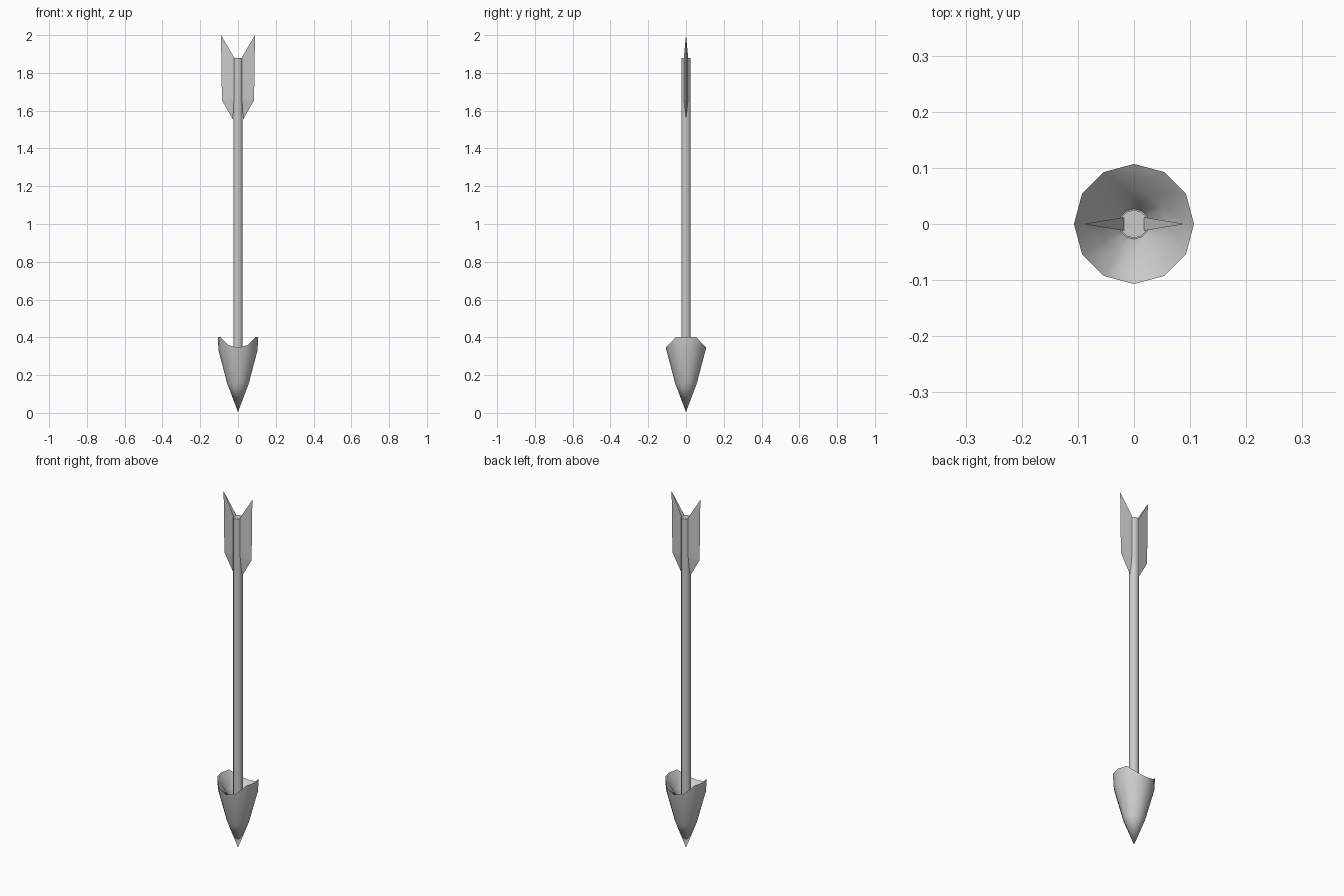
import bpy, bmesh, math

if "Cube" in bpy.data.objects:
    bpy.data.objects.remove(bpy.data.objects["Cube"])

SIDES = 12


def make_object(name, bm, smooth_angle=None):
    bmesh.ops.recalc_face_normals(bm, faces=bm.faces)
    mesh = bpy.data.meshes.new(name)
    bm.to_mesh(mesh)
    bm.free()
    obj = bpy.data.objects.new(name, mesh)
    bpy.context.collection.objects.link(obj)
    bpy.ops.object.select_all(action='DESELECT')
    obj.select_set(True)
    bpy.context.view_layer.objects.active = obj
    if smooth_angle:
        bpy.ops.object.shade_smooth_by_angle(angle=math.radians(smooth_angle))
    return obj


def ring(bm, radius, z):
    # z is a number or a function of the angle
    verts = []
    for i in range(SIDES):
        a = 2 * math.pi * i / SIDES
        h = z(a) if callable(z) else z
        verts.append(bm.verts.new((radius * math.cos(a), radius * math.sin(a), h)))
    return verts


def lathe(name, rings, bottom_tip=None):
    bm = bmesh.new()
    loops = [ring(bm, r, z) for r, z in rings]
    for lo, hi in zip(loops, loops[1:]):
        for i in range(SIDES):
            j = (i + 1) % SIDES
            bm.faces.new((lo[i], lo[j], hi[j], hi[i]))
    if bottom_tip is None:
        bm.faces.new(loops[0])
    else:
        tip = bm.verts.new((0, 0, bottom_tip))
        for i in range(SIDES):
            bm.faces.new((loops[0][i], tip, loops[0][(i + 1) % SIDES]))
    bm.faces.new(loops[-1])
    return make_object(name, bm, 35)


def rim_height(a):
    # raised at the two sides, dipping at front and back
    s = abs(math.sin(a))
    return 0.402 if s < 0.6 else (0.36 if s < 0.95 else 0.345)


# Arrowhead: pointed shell with a wavy rim and a hollow socket
lathe("arrowhead", [(0.057, 0.155), (0.103, 0.33), (0.107, rim_height),
                    (0.06, 0.32), (0.027, 0.26)], bottom_tip=0.005)

# Shaft
lathe("shaft", [(0.025, 0.25), (0.025, 1.878)])

# Fletching: wedge-shaped fins, thick at the shaft and sharp outside
bm = bmesh.new()
for side in (-1, 1):
    tip, corner, foot = [bm.verts.new((side * x, 0, z)) for x, z in
                         ((0.09, 2.0), (0.085, 1.655), (0.028, 1.555))]
    inner = []
    for y in (-0.012, 0.012):
        top = bm.verts.new((side * 0.018, y, 1.878))
        low = bm.verts.new((side * 0.018, y, 1.66))
        bm.faces.new((tip, corner, low, top))
        bm.faces.new((corner, foot, low))
        inner.append((top, low))
    (t0, l0), (t1, l1) = inner
    bm.faces.new((tip, t0, t1))
    bm.faces.new((t0, t1, l1, l0))
    bm.faces.new((l0, l1, foot))
make_object("fletching", bm)
